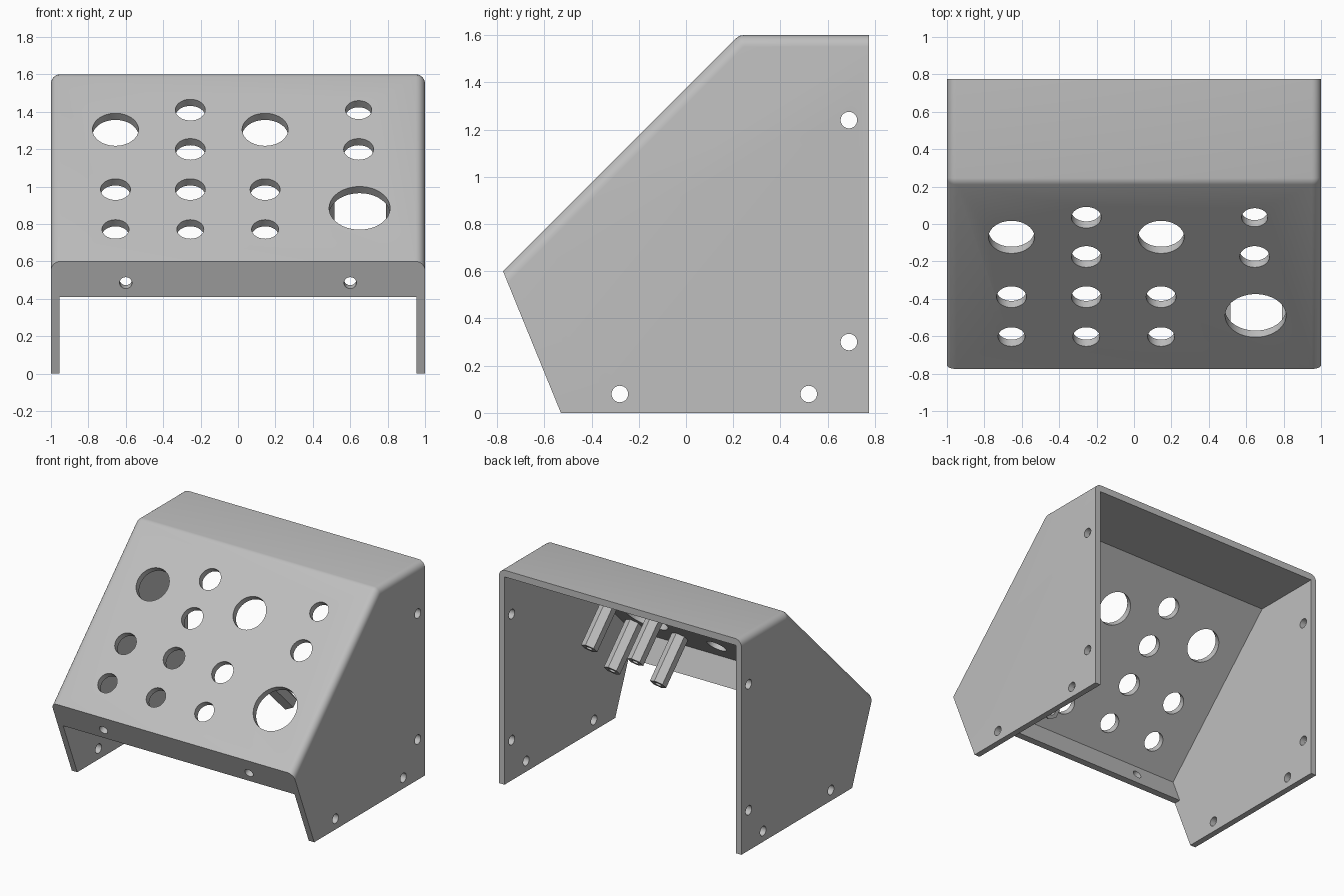
import bpy, bmesh, math
from mathutils import Vector, Matrix

cube = bpy.data.objects.get("Cube")
if cube:
    bpy.data.objects.remove(cube, do_unlink=True)

grey = bpy.data.materials.new("light_grey")
grey.use_nodes = True
GREY = (0.52, 0.52, 0.52, 1)
grey.diffuse_color = GREY
grey.node_tree.nodes["Principled BSDF"].inputs["Base Color"].default_value = GREY


def make_object(name, bm):
    bmesh.ops.recalc_face_normals(bm, faces=bm.faces)
    mesh = bpy.data.meshes.new(name)
    bm.to_mesh(mesh)
    bm.free()
    mesh.materials.append(grey)
    obj = bpy.data.objects.new(name, mesh)
    bpy.context.collection.objects.link(obj)
    return obj


def prism(profile, half):
    """Extrude a (y, z) side profile across the width."""
    bm = bmesh.new()
    face = bm.faces.new([bm.verts.new((-half, y, z)) for y, z in profile])
    out = bmesh.ops.extrude_face_region(bm, geom=[face])
    moved = [v for v in out["geom"] if isinstance(v, bmesh.types.BMVert)]
    bmesh.ops.translate(bm, verts=moved, vec=(2 * half, 0, 0))
    return bm


def rod(bm, centre, axis, radius, length, sides=48):
    turn = Vector(axis).to_track_quat('Z', 'Y').to_matrix().to_4x4()
    bmesh.ops.create_cone(bm, cap_ends=True, segments=sides, radius1=radius,
                          radius2=radius, depth=length,
                          matrix=Matrix.Translation(centre) @ turn)


def cut(obj, cutter):
    cutter.hide_render = True
    mod = obj.modifiers.new("cut", 'BOOLEAN')
    mod.operation = 'DIFFERENCE'
    mod.solver = 'EXACT'
    mod.object = cutter
    select(obj)
    bpy.ops.object.modifier_apply(modifier=mod.name)
    bpy.data.objects.remove(cutter, do_unlink=True)


def select(obj):
    bpy.ops.object.select_all(action='DESELECT')
    obj.select_set(True)
    bpy.context.view_layer.objects.active = obj


# Outer body with rounded side edges along the top and the sloping panel
bm = prism([(.775, 0), (.775, 1.6), (.245, 1.6), (.227, 1.597),
            (.211, 1.586), (-.775, .6), (-.53, 0)], 1)
bm.edges.ensure_lookup_table()
rounded = []
for e in bm.edges:
    a, b = (v.co for v in e.verts)
    if abs(a.x - b.x) < .01 and min(a.z, b.z) > .5:
        rounded.append(e)
bmesh.ops.bevel(bm, geom=rounded, offset=.05, segments=6, profile=.5,
                affect='EDGES')
body = make_object("enclosure_shell", bm)

# Hollow inside, open at the back, the bottom and below the front lip
cut(body, make_object("hollow_cutter", prism(
    [(1, -.2), (1, 1.55), (.246, 1.55), (-.716, .588),
     (-.644, .41), (-1, .41), (-1, -.2)], .955)))

# Drilled holes
drill = bmesh.new()
SLOPE = Vector((0, 1, -1)).normalized()
panel_holes = [(-.655, 1.305, .123), (.145, 1.305, .123), (.65, .885, .163),
               (.645, 1.41, .07), (.645, 1.2, .08),
               (-.255, 1.41, .08), (-.255, 1.2, .08)]
for x in (-.655, -.255, .145):
    panel_holes += [(x, .985, .08), (x, .772, .072)]
for x, z, r in panel_holes:
    rod(drill, (x, z - 1.375, z), SLOPE, r, .2)
for side in (-1, 1):
    rod(drill, (side * .6, -.728, .485), (0, .926, .378), .033, .2)
    for y, z in ((.69, 1.24), (.69, .3), (-.28, .08), (.52, .08)):
        rod(drill, (side, y, z), (1, 0, 0), .035, .2)
cut(body, make_object("hole_cutter", drill))

# Four hexagonal standoffs behind the panel, around the largest hole
UP = Vector((0, 1, 1)).normalized()
hub = Vector((.653, -.49, .885)) + SLOPE * .045
posts, pilots = bmesh.new(), bmesh.new()
for dx in (-.19, .19):
    for ds in (-.19, .19):
        base = hub + Vector((dx, 0, 0)) + UP * ds
        rod(posts, base + SLOPE * .185, SLOPE, .06, .37, 6)
        rod(pilots, base + SLOPE * .37, SLOPE, .025, .2, 24)
standoffs = make_object("standoffs", posts)
cut(standoffs, make_object("pilot_cutter", pilots))

for obj in (body, standoffs):
    select(obj)
    bpy.ops.object.shade_smooth_by_angle(angle=math.radians(30))
